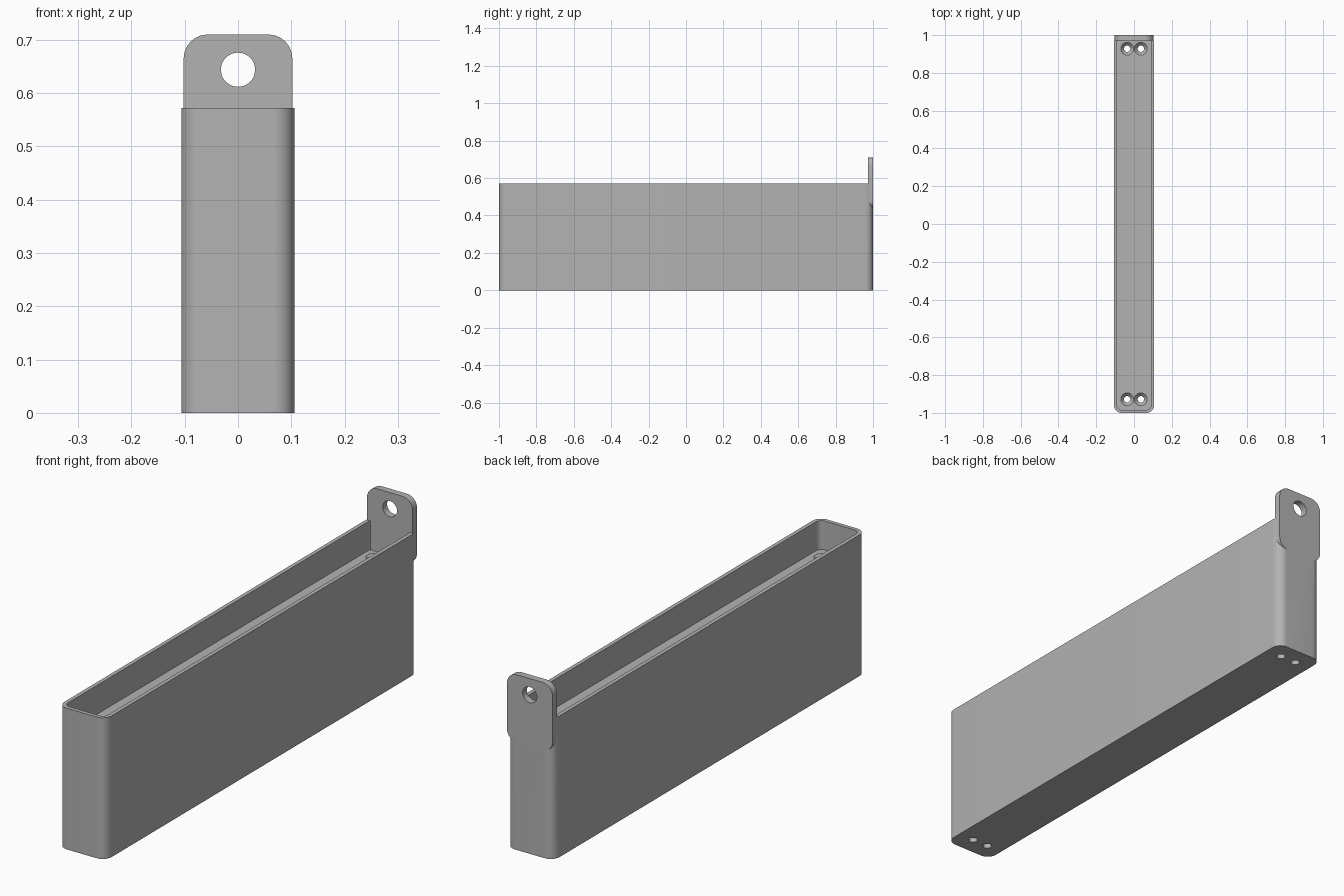
import bpy, bmesh, math
from mathutils import Matrix, Vector

if "Cube" in bpy.data.objects:
    bpy.data.objects.remove(bpy.data.objects["Cube"])

HALF_W, HALF_L, HEIGHT = 0.106, 1.0, 0.572
WALL, FLOOR, CORNER = 0.016, 0.455, 0.04

grey = bpy.data.materials.new("grey")
grey.diffuse_color = (0.45, 0.45, 0.45, 1)
grey.use_nodes = True
grey.node_tree.nodes["Principled BSDF"].inputs["Base Color"].default_value = grey.diffuse_color


def rounded_rect(hw, hl, r, steps=10):
    """Outline of a rounded rectangle centred on the origin."""
    pts = []
    for i, (sx, sy) in enumerate([(1, 1), (-1, 1), (-1, -1), (1, -1)]):
        for k in range(steps + 1):
            a = math.pi / 2 * (i + k / steps)
            pts.append((sx * (hw - r) + r * math.cos(a),
                        sy * (hl - r) + r * math.sin(a)))
    return pts


def circle(r, n=32):
    return [(r * math.cos(2 * math.pi * k / n), r * math.sin(2 * math.pi * k / n))
            for k in range(n)]


def loft(name, sections, matrix=None):
    """Closed solid through (outline, z) sections with equal point counts."""
    bm = bmesh.new()
    rings = [[bm.verts.new((x, y, z)) for x, y in pts] for pts, z in sections]
    n = len(rings[0])
    for lo, hi in zip(rings, rings[1:]):
        for i in range(n):
            j = (i + 1) % n
            bm.faces.new((lo[i], lo[j], hi[j], hi[i]))
    bm.faces.new(rings[0][::-1])
    bm.faces.new(rings[-1])
    if matrix:
        bm.transform(matrix)
    bmesh.ops.recalc_face_normals(bm, faces=bm.faces)
    mesh = bpy.data.meshes.new(name)
    bm.to_mesh(mesh)
    bm.free()
    mesh.materials.append(grey)
    obj = bpy.data.objects.new(name, mesh)
    bpy.context.collection.objects.link(obj)
    return obj


def combine(target, other, operation):
    """Apply a boolean and discard the helper."""
    bpy.context.view_layer.objects.active = target
    mod = target.modifiers.new("boolean", 'BOOLEAN')
    mod.operation, mod.object, mod.solver = operation, other, 'EXACT'
    bpy.ops.object.modifier_apply(modifier=mod.name)
    bpy.data.objects.remove(other)


# long holder body with a shallow tray in its top
outer = rounded_rect(HALF_W, HALF_L, CORNER)
holder = loft("holder_body", [(outer, 0), (outer, HEIGHT)])
inner = rounded_rect(HALF_W - WALL, HALF_L - WALL, CORNER - WALL)
combine(holder, loft("tray_cutter", [(inner, FLOOR), (inner, HEIGHT + 0.1)]), 'DIFFERENCE')

# rounded hanging tab on the back end
TAB_LOW, TAB_TOP, TAB_THICK = 0.435, 0.71, 0.028
upright = Matrix.Rotation(math.pi / 2, 4, 'X')
tab_outline = rounded_rect(0.102, (TAB_TOP - TAB_LOW) / 2, 0.045)
tab = loft("hanging_tab", [(tab_outline, 0), (tab_outline, TAB_THICK)],
           Matrix.Translation((0, HALF_L, (TAB_LOW + TAB_TOP) / 2)) @ upright)
hole = circle(0.032, 48)
combine(tab, loft("tab_hole_cutter", [(hole, -0.05), (hole, 0.1)],
                  Matrix.Translation((0, HALF_L, 0.644)) @ upright), 'DIFFERENCE')
combine(holder, tab, 'UNION')

# countersunk screw holes, a pair at each end
for x in (-0.036, 0.036):
    for y in (-0.928, 0.928):
        cutter = loft("screw_hole_cutter",
                      [(circle(0.017), -0.05), (circle(0.017), FLOOR - 0.018),
                       (circle(0.034), FLOOR), (circle(0.034), FLOOR + 0.02)],
                      Matrix.Translation((x, y, 0)))
        combine(holder, cutter, 'DIFFERENCE')

# smooth rounded corners, crisp rims
bpy.ops.object.select_all(action='DESELECT')
holder.select_set(True)
bpy.context.view_layer.objects.active = holder
bpy.ops.object.shade_smooth_by_angle(angle=math.radians(30))
